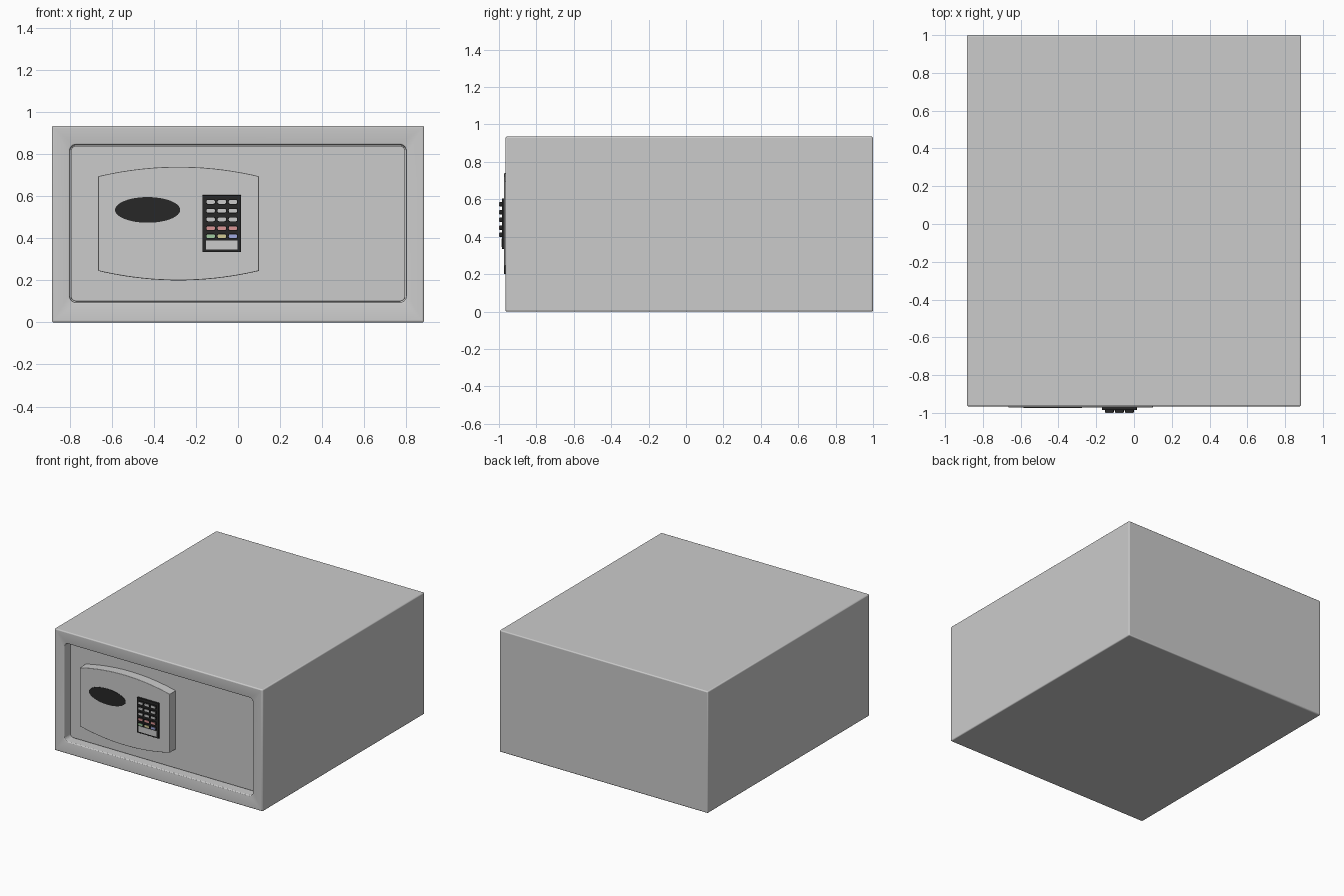
import bpy, bmesh
from math import sin, cos, pi, radians

if "Cube" in bpy.data.objects:
    bpy.data.objects.remove(bpy.data.objects["Cube"])


def material(name, rgb):
    m = bpy.data.materials.new(name)
    m.diffuse_color = (*rgb, 1)
    m.use_nodes = True
    m.node_tree.nodes["Principled BSDF"].inputs["Base Color"].default_value = m.diffuse_color
    return m


def prism(name, outline, y_front, y_back, mat=None, bevel=0):
    """Extrude an (x, z) outline from y_front to y_back."""
    bm = bmesh.new()
    face = bm.faces.new([bm.verts.new((x, y_front, z)) for x, z in outline])
    ext = bmesh.ops.extrude_face_region(bm, geom=[face])
    verts = [g for g in ext["geom"] if isinstance(g, bmesh.types.BMVert)]
    bmesh.ops.translate(bm, verts=verts, vec=(0, y_back - y_front, 0))
    bmesh.ops.recalc_face_normals(bm, faces=bm.faces[:])
    me = bpy.data.meshes.new(name)
    bm.to_mesh(me)
    bm.free()
    ob = bpy.data.objects.new(name, me)
    bpy.context.collection.objects.link(ob)
    if mat:
        me.materials.append(mat)
    if bevel:
        add_bevel(ob, bevel)
    return ob


def add_bevel(ob, width):
    b = ob.modifiers.new("edge_bevel", 'BEVEL')
    b.width = width
    b.segments = 3
    b.limit_method = 'ANGLE'
    b.angle_limit = radians(40)


def rounded(x0, x1, z0, z1, r=0.0, n=6):
    """Rectangle outline with rounded corners."""
    if r == 0:
        return [(x0, z0), (x1, z0), (x1, z1), (x0, z1)]
    pts = []
    corners = [(x1 - r, z1 - r), (x0 + r, z1 - r), (x0 + r, z0 + r), (x1 - r, z0 + r)]
    for q, (cx, cz) in enumerate(corners):
        for i in range(n + 1):
            a = (q + i / n) * pi / 2
            pts.append((cx + r * cos(a), cz + r * sin(a)))
    return pts


black = material("black_plastic", (0.02, 0.02, 0.02))
grey = material("key_grey", (0.6, 0.6, 0.6))
red = material("key_red", (0.7, 0.3, 0.3))
green = material("key_green", (0.35, 0.6, 0.35))
yellow = material("key_yellow", (0.65, 0.6, 0.3))
blue = material("key_blue", (0.35, 0.4, 0.75))

# Cabinet with a door recess cut into its front
body = prism("cabinet", rounded(-0.885, 0.885, 0, 0.935), -0.965, 1.0)
cutter = prism("recess_cutter", rounded(-0.8, 0.8, 0.095, 0.845, 0.03), -1.1, -0.87)
cutter.hide_render = True
cutter.hide_viewport = True
cut = body.modifiers.new("recess", 'BOOLEAN')
cut.object = cutter
cut.solver = 'EXACT'
add_bevel(body, 0.008)

# Door, set back inside the recess with a thin gap
door = prism("door", rounded(-0.795, 0.795, 0.1, 0.84, 0.026), -0.9, -0.86, bevel=0.002)

# Raised control panel with bowed top and bottom edges
N = 24
cx, half, bow = -0.2825, 0.3825, 0.045
top = [(cx + half * t, 0.695 + bow * (1 - t * t)) for t in (1 - 2 * i / N for i in range(N + 1))]
bottom = [(x, 0.94 - z) for x, z in reversed(top)]
panel = prism("control_panel", top + bottom, -0.972, -0.89, bevel=0.003)

# Oval handle
oval = [(-0.43 + 0.155 * cos(2 * pi * i / 48), 0.535 + 0.061 * sin(2 * pi * i / 48)) for i in range(48)]
handle = prism("oval_handle", oval, -0.974, -0.965, black)

# Keypad and its display window
keypad = prism("keypad", rounded(-0.17, 0.015, 0.335, 0.605), -0.985, -0.965, black, 0.002)
display = prism("display", rounded(-0.153, -0.002, 0.346, 0.39), -0.987, -0.98, grey)

# Keys: dark base with a coloured cap
caps = [[grey] * 3] * 3 + [[red] * 3, [green, yellow, blue]]
rows = [0.573, 0.531, 0.49, 0.448, 0.41]
parts = [body, door, panel, handle]
for r, z in enumerate(rows):
    for c in range(3):
        x = -0.13 + 0.053 * c
        base = prism(f"key_base_{r}_{c}", rounded(x - 0.023, x + 0.023, z - 0.012, z + 0.012, 0.008, 4),
                     -0.997, -0.98, black)
        cap = prism(f"key_cap_{r}_{c}", rounded(x - 0.02, x + 0.02, z - 0.009, z + 0.009, 0.007, 4),
                    -1.0, -0.99, caps[r][c])
        parts += [base, cap]

# Smooth rounded parts, keep hard edges
bpy.ops.object.select_all(action='DESELECT')
for ob in parts:
    ob.select_set(True)
bpy.context.view_layer.objects.active = body
bpy.ops.object.shade_smooth_by_angle(angle=radians(30))
